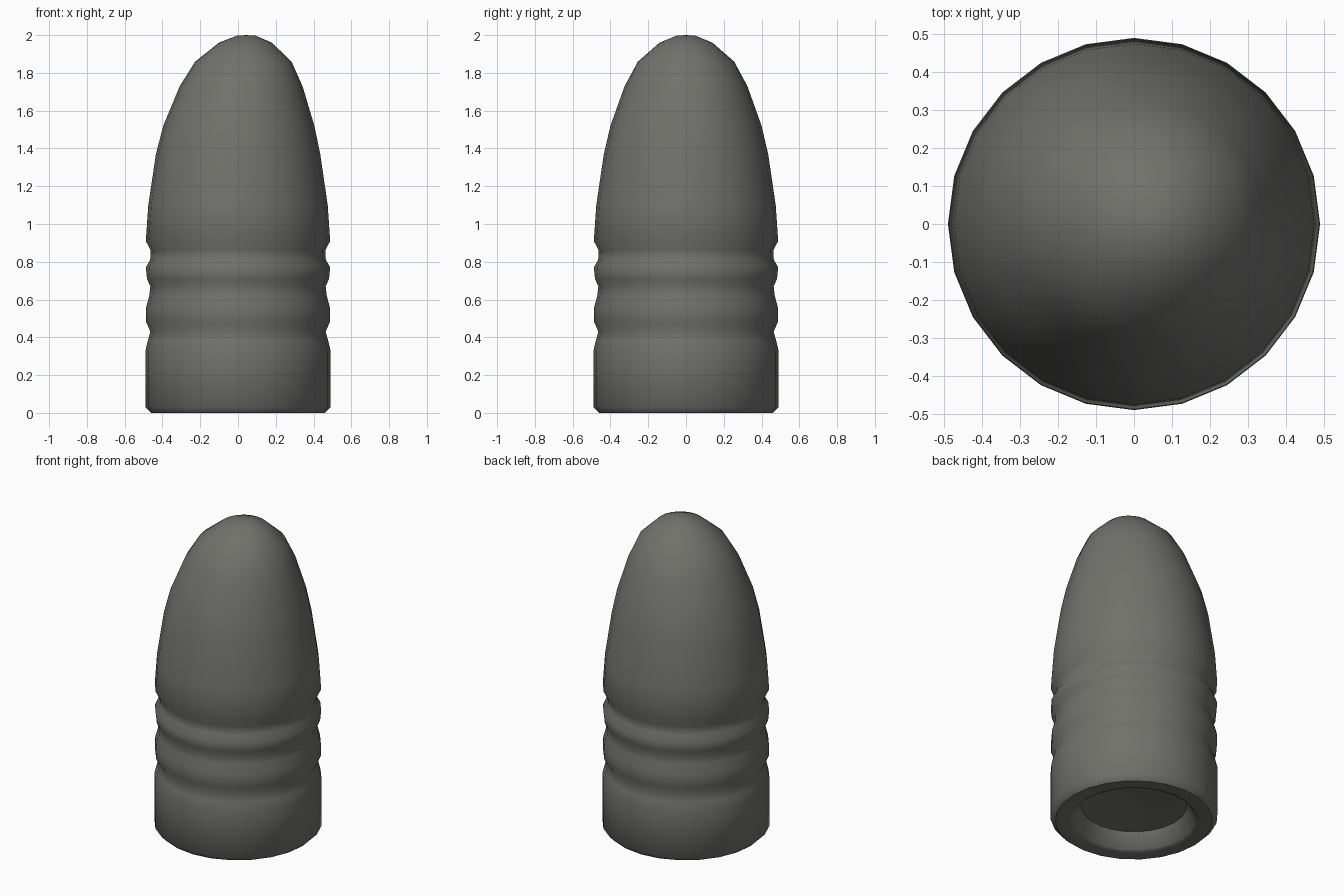
import bpy, bmesh, math

cube = bpy.data.objects.get("Cube")
if cube:
    bpy.data.objects.remove(cube, do_unlink=True)

SIDES = 24

# dull lead colour
lead = bpy.data.materials.new("dull_lead_grey")
lead.use_nodes = True
COLOUR = (0.165, 0.165, 0.15, 1)
lead.diffuse_color = COLOUR
bsdf = lead.node_tree.nodes["Principled BSDF"]
bsdf.inputs["Base Color"].default_value = COLOUR
bsdf.inputs["Roughness"].default_value = 0.7


def lathe(name, profile, lean=0.0):
    """Turn a (radius, height) profile around z; the nose leans towards +x."""
    bm = bmesh.new()
    rings = []
    for r, z in profile:
        shift = lean * max(0, z - 1.3) ** 2
        if r == 0:
            rings.append([bm.verts.new((shift, 0, z))] * SIDES)
            continue
        angles = [math.tau * i / SIDES for i in range(SIDES)]
        rings.append([bm.verts.new((r * math.cos(a) + shift, r * math.sin(a), z)) for a in angles])
    for low, high in zip(rings, rings[1:]):
        for i in range(SIDES):
            j = (i + 1) % SIDES
            corners = dict.fromkeys((low[i], low[j], high[j], high[i]))
            bm.faces.new(list(corners))
    bmesh.ops.recalc_face_normals(bm, faces=bm.faces)
    mesh = bpy.data.meshes.new(name)
    bm.to_mesh(mesh)
    bm.free()
    mesh.materials.append(lead)
    obj = bpy.data.objects.new(name, mesh)
    bpy.context.collection.objects.link(obj)
    return obj


# hollow base, then the outer rim
base = [(0, 0.13), (0.06, 0.12), (0.31, 0.1), (0.36, 0.01), (0.38, 0), (0.46, 0), (0.49, 0.03)]
# skirt and the three lubricating grooves with ridges between
grooves = [(0.49, 0.33), (0.478, 0.38), (0.464, 0.43), (0.486, 0.48), (0.486, 0.56),
           (0.47, 0.62), (0.464, 0.67), (0.482, 0.71), (0.488, 0.77), (0.465, 0.81),
           (0.462, 0.86), (0.488, 0.91)]
# rounded nose
nose = [(0.475, 1.1), (0.435, 1.37), (0.4, 1.52), (0.325, 1.73), (0.255, 1.86),
        (0.14, 1.96), (0.05, 1.997), (0, 2)]

slug = lathe("bullet_body", base + grooves + nose, lean=0.09)

bpy.ops.object.select_all(action="DESELECT")
slug.select_set(True)
bpy.context.view_layer.objects.active = slug
bpy.ops.object.shade_smooth_by_angle(angle=math.radians(45))
